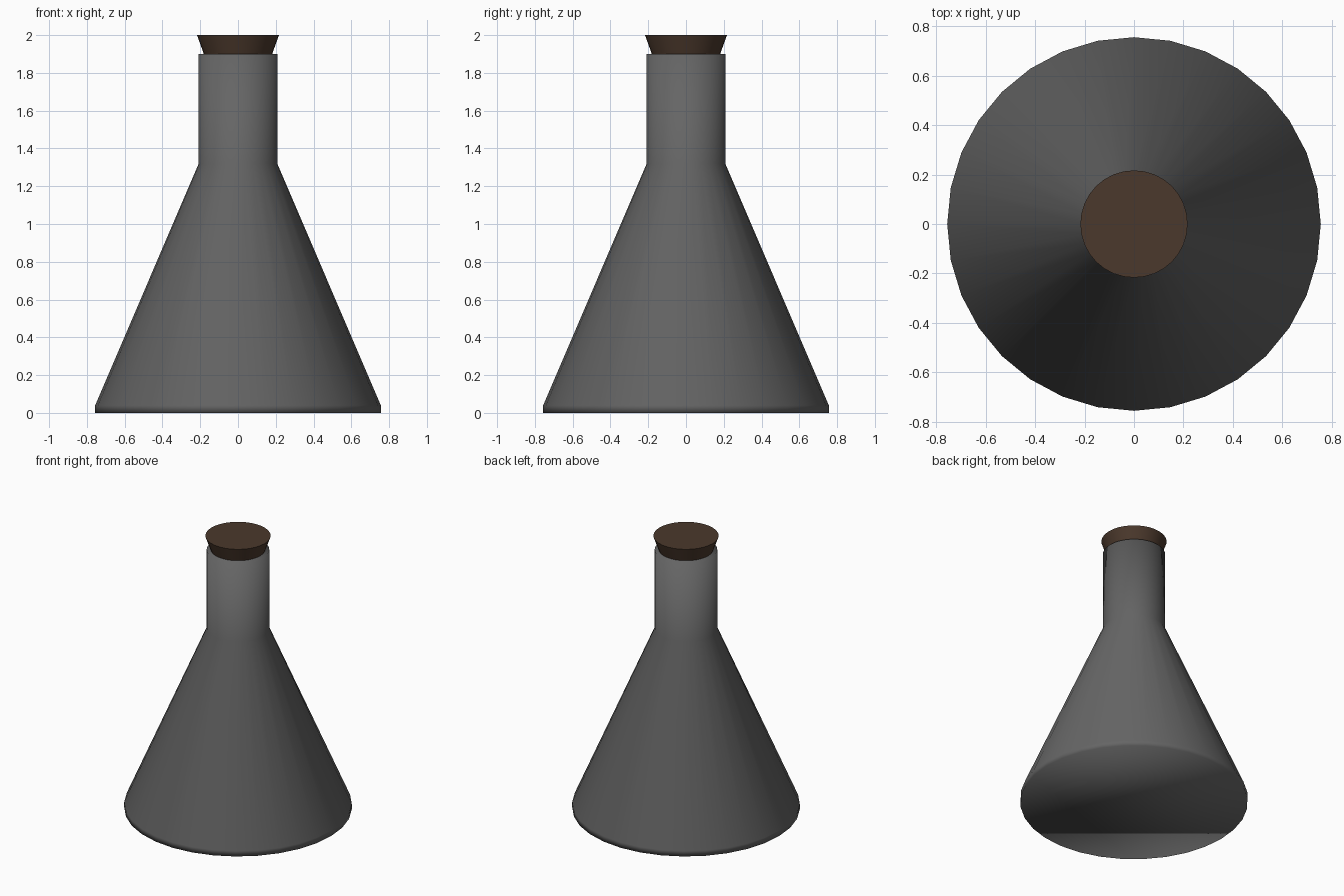
import bpy, bmesh
from math import cos, sin, tau

if "Cube" in bpy.data.objects:
    bpy.data.objects.remove(bpy.data.objects["Cube"])

SEGMENTS = 32


def material(name, colour):
    mat = bpy.data.materials.new(name)
    mat.diffuse_color = (*colour, 1.0)
    mat.use_nodes = True
    mat.node_tree.nodes["Principled BSDF"].inputs["Base Color"].default_value = mat.diffuse_color
    return mat


def lathe(name, profile, mat):
    """Closed round solid from (radius, height) pairs, bottom to top."""
    bm = bmesh.new()
    rings = [[bm.verts.new((r * cos(tau * i / SEGMENTS), r * sin(tau * i / SEGMENTS), z))
              for i in range(SEGMENTS)] for r, z in profile]
    for low, high in zip(rings, rings[1:]):
        for i in range(SEGMENTS):
            j = (i + 1) % SEGMENTS
            bm.faces.new((low[i], low[j], high[j], high[i]))
    bm.faces.new(rings[0][::-1])
    bm.faces.new(rings[-1])
    for face in bm.faces:
        face.smooth = True
    mesh = bpy.data.meshes.new(name)
    bm.to_mesh(mesh)
    bm.free()
    mesh.materials.append(mat)
    obj = bpy.data.objects.new(name, mesh)
    bpy.context.collection.objects.link(obj)
    return obj


# Conical flask: short foot, sloping body, straight neck
lathe("flask_body", [(0.756, 0.0), (0.756, 0.04), (0.208, 1.32), (0.208, 1.90)],
      material("dark_grey", (0.13, 0.13, 0.13)))

# Tapered stopper, seated slightly into the neck
stopper = lathe("stopper", [(0.17, 1.87), (0.217, 2.0)],
                material("brown_cork", (0.07, 0.04, 0.025)))
bpy.ops.object.select_all(action='DESELECT')
stopper.select_set(True)
bpy.context.view_layer.objects.active = stopper
bpy.ops.object.shade_smooth_by_angle()
